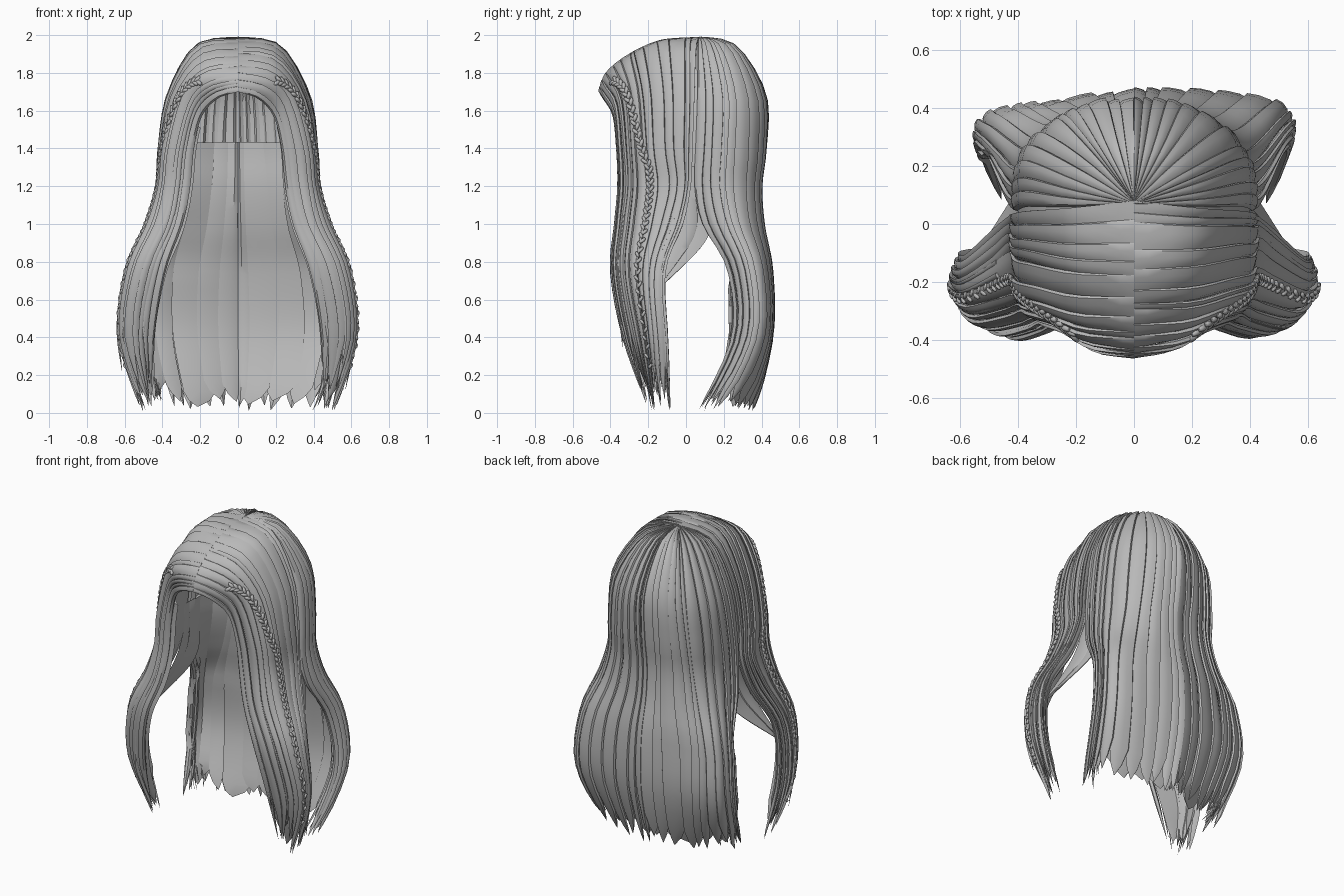
import bpy, bmesh, math, random
from mathutils import Vector, Matrix

if "Cube" in bpy.data.objects:
    bpy.data.objects.remove(bpy.data.objects["Cube"])

random.seed(5)
LEVELS = (1.68, 1.4, 1.2, 1.0, 0.75, 0.4, 0.01)   # shared heights below the shoulder

hair = bpy.data.materials.new("ash_grey")
hair.diffuse_color = (0.48, 0.48, 0.48, 1)
hair.use_nodes = True
hair.node_tree.nodes["Principled BSDF"].inputs["Base Color"].default_value = hair.diffuse_color


def guide(root, shoulder, xs, ys, drop=0.0):
    """One hair path: root on the parting, over the head, then down the levels."""
    low = [Vector((x, y, z)) for x, y, z in zip(xs, ys, LEVELS)]
    low[0].z -= drop
    return [Vector((0, *root)), Vector(shoulder)] + low


# Front locks, from the fringe back to the ear
FRONT = [
    guide((-.465, 1.70), (.11, -.44, 1.665), (.195, .235, .255, .295, .385, .445, .45),
          (-.385, -.365, -.36, -.375, -.395, -.33, -.2), .11),
    guide((-.425, 1.80), (.16, -.4, 1.765), (.265, .34, .365, .41, .52, .565, .47),
          (-.345, -.32, -.31, -.33, -.35, -.29, -.19), .02),
    guide((-.31, 1.895), (.19, -.3, 1.855), (.325, .395, .415, .475, .58, .615, .5),
          (-.26, -.24, -.225, -.245, -.275, -.225, -.17)),
    guide((-.14, 1.972), (.21, -.13, 1.93), (.36, .41, .425, .48, .59, .62, .51),
          (-.1, -.09, -.07, -.12, -.19, -.17, -.13)),
    guide((.08, 1.99), (.22, .055, 1.937), (.365, .41, .42, .47, .57, .59, .5),
          (.045, .035, .025, -.015, -.11, -.10, -.08)),
]
# Back locks, from the ear round to the middle of the back
BACK = [
    guide((.07, 1.99), (.22, .06, 1.937), (.37, .41, .415, .44, .49, .52, .45),
          (.06, .05, .045, .085, .22, .24, .06)),
    guide((.07, 1.99), (.2, .14, 1.935), (.36, .4, .41, .45, .52, .545, .47),
          (.2, .19, .18, .22, .32, .33, .14)),
    guide((.075, 1.99), (.15, .22, 1.93), (.28, .32, .33, .375, .455, .475, .4),
          (.32, .32, .305, .325, .4, .41, .25)),
    guide((.08, 1.99), (.085, .255, 1.932), (.145, .17, .18, .2, .245, .25, .2),
          (.395, .4, .38, .395, .44, .44, .32)),
    guide((.085, 1.99), (0, .265, 1.932), (0, 0, 0, 0, 0, 0, 0),
          (.415, .415, .39, .4, .45, .45, .36)),
]
# Short tuck of hair behind the front locks
TUCK = [[Vector(p) for p in row] for row in (
    [(.38, -.02, 1.35), (.39, -.03, 1.15), (.44, -.07, .95), (.575, -.16, .66)],
    [(.38, .06, 1.35), (.385, .05, 1.15), (.43, .01, .93), (.57, -.145, .66)],
    [(.37, .14, 1.35), (.375, .14, 1.15), (.41, .11, .92), (.565, -.13, .67)])]


def spline(pts, f):
    n = len(pts) - 1
    f = min(max(f, 0), n)
    i = min(int(f), n - 1)
    t = f - i
    a, b, c, d = (pts[min(max(k, 0), n)] for k in (i - 1, i, i + 1, i + 2))
    return 0.5 * (2*b + (c - a)*t + (2*a - 5*b + 4*c - d)*t*t + (3*b - a - 3*c + d)*t**3)


def surf(g, u, t):
    return spline([spline(row, t * (len(row) - 1)) for row in g], u)


def normal(g, u, t):
    u = min(max(u, .05), len(g) - 1.05)
    t = min(max(t, .03), .97)
    dt = surf(g, u, t + .02) - surf(g, u, t - .02)
    du = surf(g, u + .04, t) - surf(g, u - .04, t)
    return dt.cross(du).normalized()


def place(p, side):
    """Put a point on its side; the lower left back lies a little flatter."""
    y = p.y
    if side < 0 and y > .25 and p.z < 1:
        y -= .03 * min(1, abs(p.x) / .25) * min(1, (1 - p.z) / .3)
    return Vector((p.x * side, y, max(p.z, .003)))


def skin(bm, rings):
    """Closed tube through equal rings of points."""
    vs = [[bm.verts.new(p) for p in r] for r in rings]
    n = len(vs[0])
    for a, b in zip(vs, vs[1:]):
        for k in range(n):
            bm.faces.new((a[k], a[(k+1) % n], b[(k+1) % n], b[k]))
    bm.faces.new(vs[0])
    bm.faces.new(vs[-1])


def lock(bm, g, side, u, half, t0=0, t1=1, off=0, thick=.025, rise=.012, flick=0,
         rows=30, tip=.05):
    """One shingled lock lying on the guide surface, pointed at its tip."""
    section = ((-1, -.9), (-.4, .4), (.3, .9), (.9, 1), (1, .1), (0, -1))
    phase = random.uniform(0, 6.28)
    lean = random.uniform(-.6, .6)
    lift = random.uniform(-.004, .004)
    rings = []
    for r in range(rows):
        q = 1 - (1 - r / (rows - 1)) ** 1.12
        t = t0 + (t1 - t0) * q
        w = max(.04, min(1, (1 - q) / tip) ** .7)
        mid = u + .2 * half * math.sin(phase + 7 * t) * min(1, 3 * t)
        nrm = normal(g, mid, t)
        grow = min(1, .1 + 7 * t)
        ring = []
        for s, h in section:
            s = s * w + lean * (1 - w)
            p = surf(g, mid + s * half, t)
            h = -thick if h == -1 else h * rise
            p = p + nrm * ((h * w + lift) * grow + off + flick * q ** 8)
            ring.append(place(p, side))
        rings.append(ring)
    skin(bm, rings)


def finish(bm, name, angle=38):
    bmesh.ops.recalc_face_normals(bm, faces=bm.faces)
    me = bpy.data.meshes.new(name)
    bm.to_mesh(me)
    bm.free()
    me.materials.append(hair)
    ob = bpy.data.objects.new(name, me)
    bpy.context.collection.objects.link(ob)
    bpy.ops.object.select_all(action='DESELECT')
    ob.select_set(True)
    bpy.context.view_layer.objects.active = ob
    bpy.ops.object.shade_smooth_by_angle(angle=math.radians(angle))


def locks(name, g, count, lo, hi, spread=.6, ends=(.95, 1), **kw):
    """A row of locks of uneven width on both sides of the head."""
    bm = bmesh.new()
    for side in (1, -1):
        widths = [random.uniform(.5, 1.5) for _ in range(count)]
        scale = (hi - lo) / sum(widths)
        u = lo
        for w in widths:
            w *= scale
            lock(bm, g, side, u + w / 2, w * spread, t1=random.uniform(*ends), **kw)
            u += w
    finish(bm, name)


# Outer hair
locks("front_locks", FRONT, 13, 0, 4, ends=(.945, 1), tip=.08)
locks("back_locks", BACK, 12, 0, 4, ends=(.965, 1))
# Inner layers, fewer and broader
locks("front_under_locks", FRONT, 5, .1, 3.9, t0=.3, off=-.03, thick=.015, ends=(.93, .98))
locks("nape_panels", BACK, 3, 2.6, 4, t0=.36, off=-.05, thick=.012, rise=.008,
      ends=(.975, 1), tip=.04)
locks("back_side_panels", BACK, 4, .3, 2.6, t0=.4, off=-.04, thick=.012, rise=.012,
      ends=(.96, 1), tip=.05)
locks("tucked_locks", TUCK, 2, 0, 2, off=-.005, thick=.01, rise=.005, ends=(.99, 1))

# Lining under the crown that closes the gaps between locks
bm = bmesh.new()
whole = FRONT + BACK[1:]
for side in (1, -1):
    grid = []
    for i in range(33):
        u = .9 + i * (len(whole) - 1.9) / 32
        col = []
        for j in range(13):
            t = j * .036
            p = surf(whole, u, t) - normal(whole, u, t) * .014
            col.append(bm.verts.new((p.x * side if j else 0, p.y, min(p.z, 1.98))))
        grid.append(col)
    for a, b in zip(grid, grid[1:]):
        for j in range(12):
            bm.faces.new((a[j], b[j], b[j+1], a[j+1]))
finish(bm, "crown_lining")

# Braids: overlapping slanted beads along the front locks
bm = bmesh.new()
BEADS = 70


def braid_point(f):
    u = 1.1 + 1.15 * min(1, f / .42) ** .9
    t = .16 + .79 * (f * .72 + .28 * f ** 2.2)
    return surf(FRONT, u, t) + normal(FRONT, u, t) * .011, normal(FRONT, u, t)


for side in (1, -1):
    for i in range(BEADS):
        f = i / (BEADS - 1) * .97
        p, nrm = braid_point(f)
        along = (braid_point(f + .02)[0] - p).normalized()
        across = nrm.cross(along).normalized()
        sway = 1 if i % 2 else -1
        axis = (along + across * sway * -.65).normalized()
        cross = nrm.cross(axis).normalized()
        size = 1 - .3 * f
        c = p + across * sway * .010 * size
        m = Matrix((axis * .028 * size, cross * .013 * size, nrm * .012 * size)).transposed()
        m = Matrix.Translation(c) @ m.to_4x4()
        if side < 0:
            m = Matrix.Scale(-1, 4, (1, 0, 0)) @ m
        bmesh.ops.create_icosphere(bm, subdivisions=1, radius=1, matrix=m)
finish(bm, "braids", 50)

# Loose wisps that flick away near the ends
bm = bmesh.new()
for side in (1, -1):
    for i in range(7):
        lock(bm, FRONT, side, random.uniform(.1, 3.8), .07, t0=.6, t1=random.uniform(.87, 1),
             off=.004, thick=.012, rise=.006, flick=random.uniform(-.02, .03), tip=.2)
    for i in range(6):
        lock(bm, BACK, side, random.uniform(.1, 2.0), .08, t0=.7, t1=random.uniform(.96, 1),
             off=-.03, thick=.012, rise=.006, flick=random.uniform(-.06, 0), tip=.2)
finish(bm, "loose_wisps")
